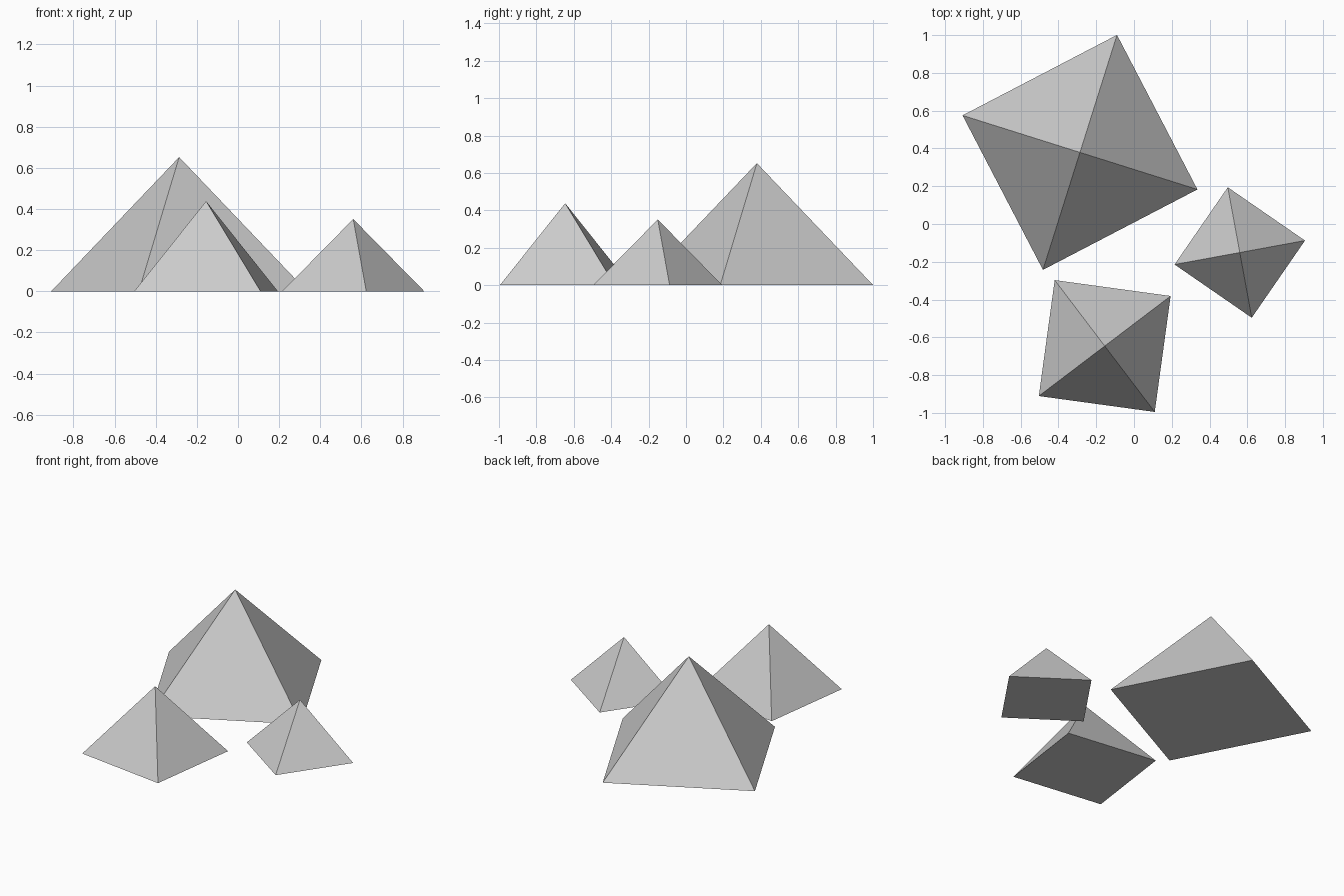
import bpy
import math

cube = bpy.data.objects.get("Cube")
if cube:
    bpy.data.objects.remove(cube, do_unlink=True)

# Plain stone grey for every pyramid
GREY = (0.6, 0.6, 0.6, 1)
stone = bpy.data.materials.new("stone_grey")
stone.use_nodes = True
stone.diffuse_color = GREY
stone.node_tree.nodes["Principled BSDF"].inputs["Base Color"].default_value = GREY


def pyramid(name, x, y, size, corner_angle):
    """Closed four-sided pyramid whose height equals its corner radius."""
    bpy.ops.mesh.primitive_cone_add(
        vertices=4, radius1=size, radius2=0, depth=size,
        location=(x, y, size / 2))
    obj = bpy.context.object
    obj.name = name
    # The primitive's first corner points along an axis, so turn it directly
    obj.rotation_euler.z = math.radians(corner_angle)
    obj.data.materials.append(stone)


pyramid("large_pyramid", -0.286, 0.379, 0.652, 72.5)
pyramid("medium_pyramid", -0.155, -0.646, 0.438, 37.2)
pyramid("small_pyramid", 0.56, -0.151, 0.351, 10.4)
